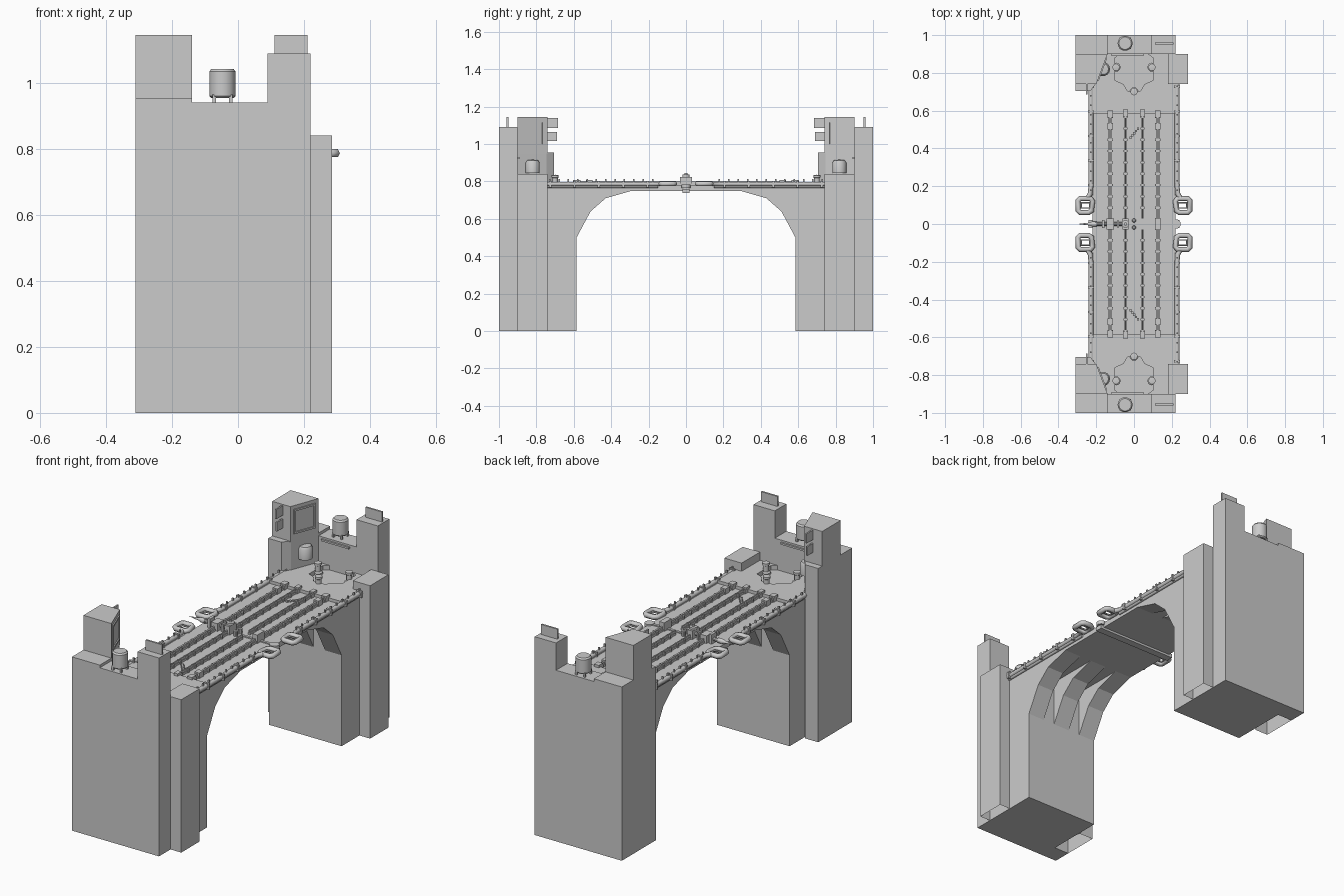
import bpy, bmesh, math
from mathutils import Vector, Matrix

if "Cube" in bpy.data.objects:
    bpy.data.objects.remove(bpy.data.objects["Cube"])


def finish(name, bm, smooth=False):
    bmesh.ops.recalc_face_normals(bm, faces=bm.faces)
    me = bpy.data.meshes.new(name)
    bm.to_mesh(me)
    bm.free()
    ob = bpy.data.objects.new(name, me)
    bpy.context.collection.objects.link(ob)
    if smooth:
        bpy.ops.object.select_all(action='DESELECT')
        ob.select_set(True)
        bpy.context.view_layer.objects.active = ob
        bpy.ops.object.shade_smooth_by_angle(angle=math.radians(35))
    return ob


def prism(name, pts, a, b, axis='z', open_bottom=False):
    """Extrude a 2D outline from a to b along z (xy outline) or x (yz outline)."""
    bm = bmesh.new()
    place = (lambda p, t: (p[0], p[1], t)) if axis == 'z' else (lambda p, t: (t, p[0], p[1]))
    lo = [bm.verts.new(place(p, a)) for p in pts]
    hi = [bm.verts.new(place(p, b)) for p in pts]
    n = len(pts)
    base = bm.faces.new(lo)
    bm.faces.new(hi)
    for i in range(n):
        bm.faces.new((lo[i], lo[(i + 1) % n], hi[(i + 1) % n], hi[i]))
    bmesh.ops.recalc_face_normals(bm, faces=bm.faces)
    if open_bottom:
        bmesh.ops.delete(bm, geom=[base], context='FACES_ONLY')
    return finish(name, bm)


def boxes(name, specs):
    """One object made of several boxes given as (x0, x1, y0, y1, z0, z1)."""
    bm = bmesh.new()
    for x0, x1, y0, y1, z0, z1 in specs:
        m = Matrix.Translation(((x0 + x1) / 2, (y0 + y1) / 2, (z0 + z1) / 2)) \
            @ Matrix.Diagonal((abs(x1 - x0), abs(y1 - y0), abs(z1 - z0), 1))
        bmesh.ops.create_cube(bm, size=1, matrix=m)
    return finish(name, bm)


def lathe(name, prof, loc, n=12, rot=None):
    bm = bmesh.new()
    vs = [bm.verts.new((r, 0, z)) for r, z in prof]
    es = [bm.edges.new(e) for e in zip(vs, vs[1:])]
    bmesh.ops.spin(bm, geom=vs + es, cent=(0, 0, 0), axis=(0, 0, 1), angle=2 * math.pi, steps=n)
    bmesh.ops.remove_doubles(bm, verts=bm.verts, dist=1e-5)
    m = Matrix.Translation(loc) @ (rot or Matrix())
    bmesh.ops.transform(bm, matrix=m, verts=bm.verts)
    return finish(name, bm, True)


def pipe(name, pts, r, cyclic=False):
    cu = bpy.data.curves.new(name, 'CURVE')
    cu.dimensions = '3D'
    cu.bevel_depth, cu.bevel_resolution, cu.use_fill_caps = r, 1, True
    sp = cu.splines.new('POLY')
    sp.points.add(len(pts) - 1)
    for p, c in zip(sp.points, pts):
        p.co = (*c, 1)
    sp.use_cyclic_u = cyclic
    ob = bpy.data.objects.new(name, cu)
    bpy.context.collection.objects.link(ob)


# Span deck, with a cross beam under the joint
boxes('deck', [(-.22, .22, -.64, .64, .75, .778)])
boxes('centre_cross_beam', [(-.24, .24, -.02, .02, .738, .76)])

for s, tag in ((1, 'back'), (-1, 'front')):
    # Pier with recessed machine pit on top
    pier = boxes(tag + '_pier', [(-.22, .22, s * .585, s * .9, 0, .795)])
    pit = prism(tag + '_pit_cutter', [(x, s * y) for x, y in (
        (-.06, .91), (.06, .91), (.1, .88), (.1, .76), (.055, .74), (.035, .705),
        (-.035, .705), (-.055, .74), (-.1, .76), (-.1, .88))], .77, .9)
    pit.hide_render = pit.hide_viewport = True
    mod = pier.modifiers.new('pit', 'BOOLEAN')
    mod.operation, mod.solver, mod.object = 'DIFFERENCE', 'EXACT', pit

    # Three arch ribs per half span
    arch = [(s * y, z) for y, z in ((.585, .5), (.51, .64), (.43, .71), (.29, .75), (.29, .76), (.585, .76))]
    for i, x in enumerate((-.17, 0, .17)):
        prism(f'{tag}_arch_rib_{i}', arch, x - .05, x + .05, 'x')

    # End wall with its stepped skyline
    bm = bmesh.new()
    sky = [(-.31, 0), (.22, 0), (.22, 1.09), (.09, 1.09), (.09, .94), (-.14, .94), (-.14, .955), (-.31, .955)]
    face = bm.faces.new([bm.verts.new((x, s * .9, z)) for x, z in sky])
    ext = bmesh.ops.extrude_face_region(bm, geom=[face], use_keep_orig=True)
    for v in (g for g in ext['geom'] if isinstance(g, bmesh.types.BMVert)):
        v.co.y = s
    finish(tag + '_end_wall', bm)
    boxes(tag + '_skyline_plate', [(.11, .21, s * .95, s * .96, 1.085, 1.145)])
    boxes(tag + '_wall_ledge', [(-.12, .05, s * .89, s * .902, .92, .93)])

    # Corner tower with angled inner face, and side annex
    prism(tag + '_tower_base', [(x, s * y) for x, y in (
        (-.31, .705), (-.23, .705), (-.2, .745), (-.14, .9), (-.31, .9))], 0, .955, open_bottom=True)
    prism(tag + '_tower_top', [(x, s * y) for x, y in (
        (-.31, .74), (-.2, .74), (-.14, .9), (-.31, .9))], .95, 1.145)
    prism(tag + '_side_annex', [(x, s * y) for x, y in (
        (.18, .74), (.285, .74), (.285, .9), (.18, .9))], 0, .84, open_bottom=True)

    # Window frame on the angled tower face
    a, b = Vector((-.2, s * .74, 0)), Vector((-.14, s * .9, 0))
    n = Vector((.16, -s * .06, 0)).normalized()
    def slab(name, t0, t1, z0, z1, d):
        q = [a.lerp(b, t0) - n * .004, a.lerp(b, t1) - n * .004, a.lerp(b, t1) + n * d, a.lerp(b, t0) + n * d]
        prism(name, [(p.x, p.y) for p in q], z0, z1)
    for i, (t0, t1, z0, z1) in enumerate(((.12, .18, .99, 1.125), (.82, .88, .99, 1.125),
                                          (.18, .82, .99, 1.0), (.18, .82, 1.115, 1.125))):
        slab(f'{tag}_window_frame_{i}', t0, t1, z0, z1, .006)

    # Thin panels hanging off the tower
    boxes(tag + '_hanging_panels', [(-.254, -.246, s * .685, s * .742, 1.085, 1.138),
                                    (-.254, -.246, s * .69, s * .742, 1.015, 1.065)])

    # Water tank on the wall and a smaller one against the tower
    tank = [(0, 0), (.034, 0), (.04, .006), (.04, .08), (.033, .088), (0, .088)]
    lathe(tag + '_roof_tank', tank, (-.047, s * .957, .955), 14)
    boxes(tag + '_tank_legs', [(-.047 + dx - .005, -.047 + dx + .005, s * .957 + dy - .005,
                                s * .957 + dy + .005, .938, .965)
                               for dx in (-.025, .025) for dy in (-.025, .025)])
    lathe(tag + '_wall_tank', [(0, 0), (.038, 0), (.038, .055), (.03, .068), (0, .072)],
          (-.165, s * .82, .845), 14)

    # Three bollards in the pit, matching bolts below
    for i, (x, y) in enumerate(((0, .7), (-.095, .83), (.095, .83))):
        lathe(f'{tag}_bollard_{i}', [(0, 0), (.024, 0), (.024, .012), (.015, .018), (.015, .05),
                                     (.019, .053), (.019, .065), (0, .068)], (x, s * y, .768))
        lathe(f'{tag}_foot_bolt_{i}', [(.016, .004), (.016, .0), (.008, 0), (.008, .003), (0, .003)],
              (x, s * y, 0), 8)

    # Deck rails with clips and end chucks
    for x, w in ((-.125, .009), (-.045, .006), (.045, .006), (.125, .009)):
        parts = [(x - w, x + w, s * .03, s * .6, .775, .79), (x - w * .5, x + w * .5, s * .03, s * .6, .79, .802)]
        parts += [(x - w - .005, x + w + .005, s * (.08 + .06 * k), s * (.092 + .06 * k), .775, .797)
                  for k in range(9)]
        parts += [(x - w - .006, x + w + .006, s * y, s * (y + .035), .775, .808)
                  for y in ((.5, .565) if w > .008 else (.57,))]
        boxes(f'{tag}_deck_rail_{x:+.3f}', parts)
    boxes(tag + '_zigzag_steps', [(-.025 + .01 * k, -.013 + .01 * k, s * (.45 + .012 * k),
                                   s * (.462 + .012 * k), .775, .786) for k in range(5)])

    # Side guard pipes, pegs and turned-out end loops
    for sx, side in ((-1, 'left'), (1, 'right')):
        P = lambda x, y, z=.787: (sx * x, s * y, z)
        pipe(f'{tag}_{side}_guard_pipe', [P(.228, .74), P(.228, .2), P(.232, .16), P(.245, .138)], .013)
        pipe(f'{tag}_{side}_lower_pipe', [P(.224, .74, .774), P(.224, .15, .774)], .009)
        pipe(f'{tag}_{side}_end_loop', [P(.23, .135), P(.285, .135), P(.296, .124), P(.296, .071),
                                        P(.285, .06), P(.24, .06), P(.225, .071), P(.219, .12)], .014, True)
        pipe(f'{tag}_{side}_loop_bar', [P(.235, .085), P(.28, .085), P(.28, .112), P(.235, .112)], .005, True)
        boxes(f'{tag}_{side}_guard_pegs', [(sx * .224, sx * .232, s * (.175 + .05 * k), s * (.183 + .05 * k),
                                            .79, .812) for k in range(12)])
        boxes(f'{tag}_{side}_guard_collars', [(sx * .212, sx * .244, s * (.2 + .13 * k), s * (.212 + .13 * k),
                                               .768, .803) for k in range(5)])

# Locking mechanism across the middle joint
turn = Matrix.Rotation(-math.pi / 2, 4, 'Y')
lathe('lock_shaft', [(0, 0), (.01, 0), (.01, .17), (0, .17)], (-.03, 0, .8), 10, turn)
lathe('lock_spike', [(0, 0), (.013, 0), (.013, .03), (.008, .04), (0, .105)], (-.195, 0, .8), 10, turn)
boxes('lock_blocks', [(-.145, -.105, -.028, .028, .775, .82), (-.06, -.03, -.03, .03, .775, .825),
                      (-.17, -.155, -.02, .02, .775, .83), (-.09, -.08, -.018, .018, .775, .818),
                      (.11, .14, -.032, .032, .775, .825), (.02, .22, -.007, .007, .775, .784)])
for y in (-.018, .018):
    lathe('centre_roller', [(0, 0), (.011, 0), (.011, .03), (.006, .034), (0, .034)], (0, y, .776), 10)
lathe('lock_wheel', [(0, 0), (.02, 0), (.02, .012), (.008, .014), (.008, .022), (0, .022)], (-.045, 0, .824), 12)
lathe('end_disc', [(0, 0), (.025, 0), (.025, .02), (0, .02)], (.222, 0, .765), 16)
